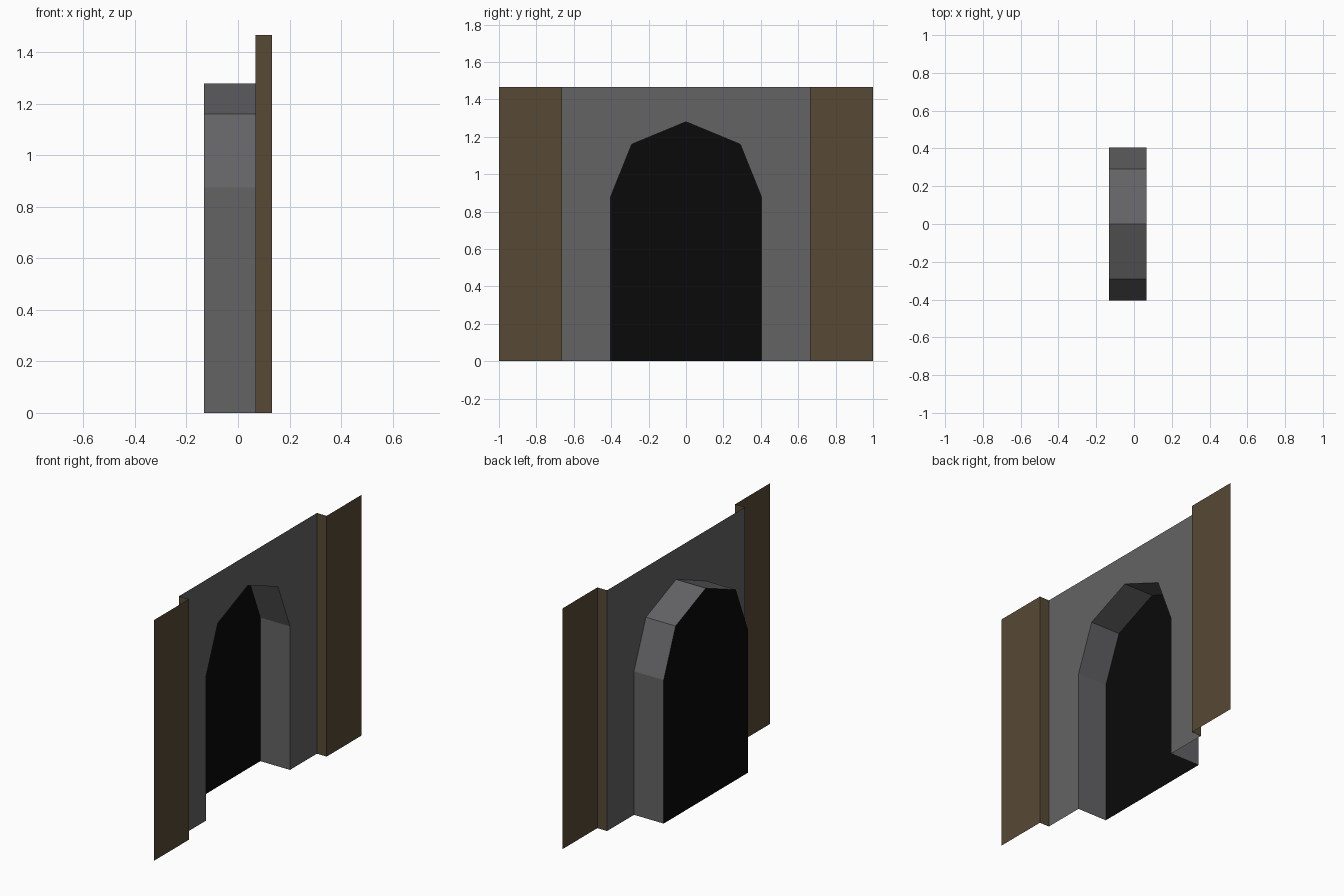
import bpy

if "Cube" in bpy.data.objects:
    bpy.data.objects.remove(bpy.data.objects["Cube"])

FRONT, WALL, BACK = 0.133, 0.067, -0.133   # x depths
H, EDGE, STEP = 1.467, 1.0, 0.664
ARCH = [(0.405, 0), (0.405, 0.875), (0.29, 1.16), (0, 1.28)]


def material(name, rgb):
    m = bpy.data.materials.new(name)
    m.diffuse_color = (*rgb, 1)
    m.use_nodes = True
    m.node_tree.nodes["Principled BSDF"].inputs["Base Color"].default_value = m.diffuse_color
    return m


def half_part(name, verts, faces, mat):
    """Flat-faced sheet for the +y half, mirrored to -y."""
    me = bpy.data.meshes.new(name)
    me.from_pydata(verts, [], faces)
    me.materials.append(mat)
    ob = bpy.data.objects.new(name, me)
    bpy.context.collection.objects.link(ob)
    mod = ob.modifiers.new("Mirror", 'MIRROR')
    mod.use_axis = (False, True, False)
    mod.use_clip = True
    return ob


def strip(name, side_a, side_b, mat):
    """Quads bridging two matching point rows."""
    n = len(side_a)
    faces = [(i, n + i, n + i + 1, i + 1) for i in range(n - 1)]
    return half_part(name, side_a + side_b, faces, mat)


def sheet(name, x, outline, mat):
    """One flat polygon at depth x, facing +x."""
    return half_part(name, [(x, y, z) for y, z in outline],
                     [tuple(range(len(outline)))], mat)


brown = material("brown", (0.095, 0.068, 0.035))
grey = material("grey", (0.125, 0.125, 0.13))
black = material("black", (0.003, 0.003, 0.003))

# Brown side panels with their return into the recess
path = [(WALL, STEP), (FRONT, STEP), (FRONT, EDGE)]
strip("side_panel", [(x, y, H) for x, y in path],
      [(x, y, 0) for x, y in path], brown).data.flip_normals()

# Recessed wall around the arched opening
sheet("recessed_wall", WALL,
      [(STEP, 0), (STEP, H), (0, H)][:3] + ARCH[::-1], grey)

# Open-bottomed tunnel lining behind the arch
strip("arch_tunnel", [(BACK, y, z) for y, z in ARCH],
      [(WALL, y, z) for y, z in ARCH], grey)

# Black sheet closing the tunnel
sheet("dark_backing", BACK, [(0, 0)] + ARCH, black)
